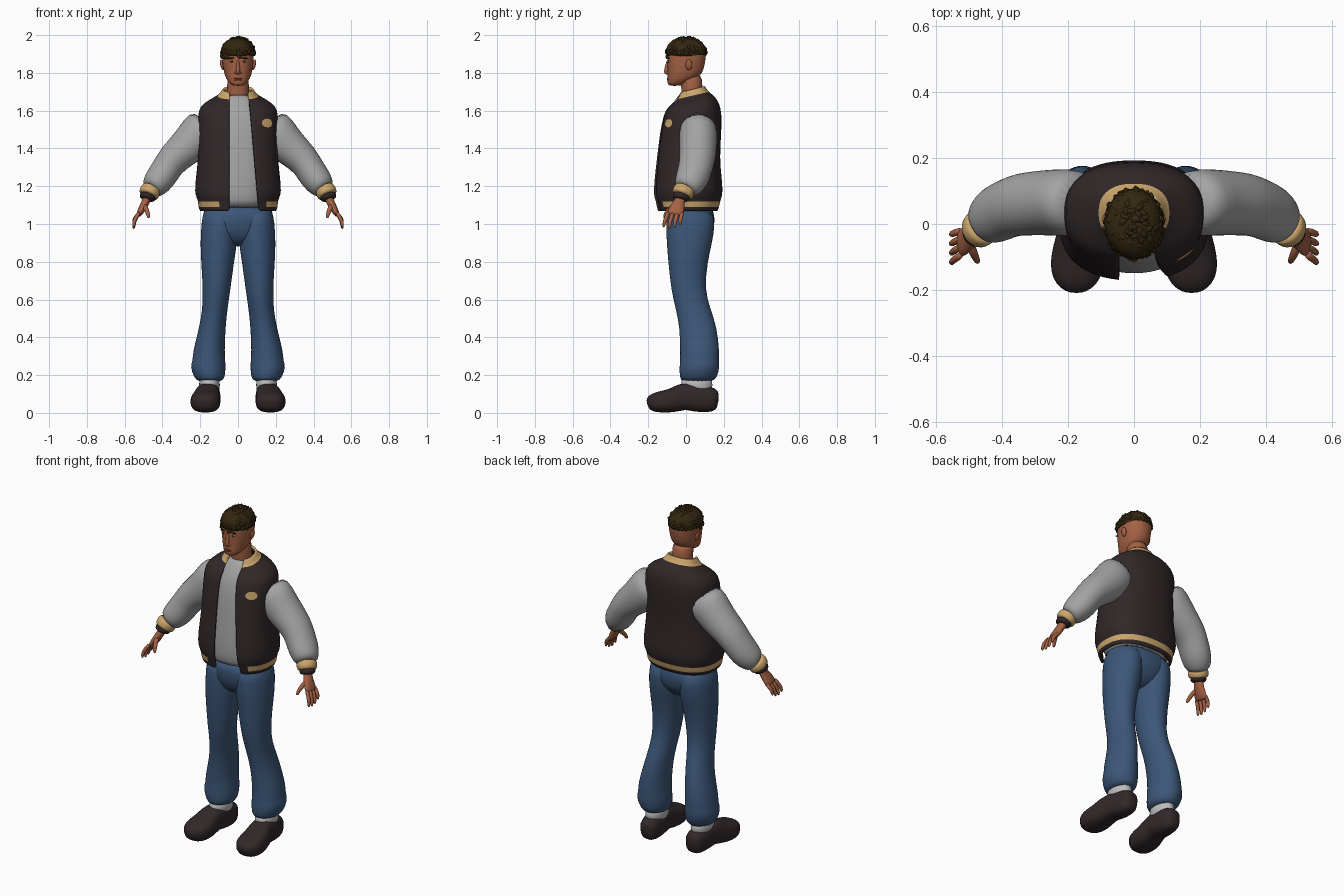
import bpy, bmesh, math, random
from mathutils import Vector, Matrix

random.seed(4)
cube = bpy.data.objects.get("Cube")
if cube:
    bpy.data.objects.remove(cube, do_unlink=True)

X, Y, Z = Vector((1, 0, 0)), Vector((0, 1, 0)), Vector((0, 0, 1))


def colour(name, r, g, b):
    m = bpy.data.materials.new(name)
    m.use_nodes = True
    m.diffuse_color = (r, g, b, 1)
    shader = m.node_tree.nodes["Principled BSDF"]
    shader.inputs["Base Color"].default_value = (r, g, b, 1)
    shader.inputs["Roughness"].default_value = .8
    return m


SKIN = colour("skin", .37, .12, .058)
LIP = colour("lip", .24, .065, .04)
HAIR = colour("dark hair", .032, .02, .005)
DARK = colour("dark brown cloth", .03, .02, .021)
GREY = colour("grey cloth", .37, .37, .37)
TAN = colour("tan ribbing", .6, .38, .15)
DENIM = colour("blue denim", .045, .095, .19)
SHOE = colour("shoe leather", .032, .021, .022)
SOCK = colour("pale sock", .5, .5, .5)
EYE = colour("eye white", .5, .42, .36)


def finish(name, bm, mats, levels=0):
    mesh = bpy.data.meshes.new(name)
    bm.to_mesh(mesh)
    bm.free()
    for m in mats:
        mesh.materials.append(m)
    for f in mesh.polygons:
        f.use_smooth = True
    ob = bpy.data.objects.new(name, mesh)
    bpy.context.scene.collection.objects.link(ob)
    if levels:
        ob.modifiers.new("smooth", "SUBSURF").levels = levels
        ob.modifiers["smooth"].render_levels = levels
    return ob


def ring(c, a, b, t, u, p, angles):
    """Superelliptic cross-section: a across, b along u, facing along t."""
    v = u.cross(t)
    bend = lambda w: math.copysign(abs(w) ** (2 / p), w)
    return [c + v * a * bend(math.cos(q)) + u * b * bend(math.sin(q)) for q in angles]


def skin(name, rows, mats, paint=None, closed=True, levels=1):
    """Surface through rows of points; paint(row, centre) picks the material."""
    bm = bmesh.new()
    grid = [[bm.verts.new(p) for p in row] for row in rows]
    n = len(grid[0])
    for i in range(len(grid) - 1):
        for j in range(n if closed else n - 1):
            k = (j + 1) % n
            f = bm.faces.new((grid[i][j], grid[i][k], grid[i + 1][k], grid[i + 1][j]))
            if paint:
                f.material_index = paint(i, f.calc_center_median())
    if closed:
        bm.faces.new(grid[0][::-1])
        bm.faces.new(grid[-1])
        bmesh.ops.recalc_face_normals(bm, faces=bm.faces)
    return finish(name, bm, mats, levels)


def tube(name, data, mat, side=1, hint=Y, flat=False, p=2, n=20):
    """Loft through (x, y, z, a, b) sections, level when flat, else square to the path."""
    pts = [Vector((d[0] * side, d[1], d[2])) for d in data]
    rows = []
    for i, d in enumerate(data):
        t = Z if flat else (pts[min(i + 1, len(pts) - 1)] - pts[max(i - 1, 0)]).normalized()
        u = (hint - t * hint.dot(t)).normalized()
        rows.append(ring(pts[i], d[3], d[4], t, u, p, [math.tau * j / n for j in range(n)]))
    return skin(name, rows, [mat])


def ball(name, centre, size, mat, turn=0):
    bm = bmesh.new()
    place = Matrix.Translation(centre) @ Matrix.Rotation(turn, 4, "Y") @ Matrix.Diagonal((*size, 1))
    bmesh.ops.create_uvsphere(bm, u_segments=16, v_segments=10, radius=1, matrix=place)
    return finish(name, bm, [mat])


# Open jacket body: height, half width, front, back
body = [(1.068, .2, -.15, .165), (1.085, .21, -.155, .175), (1.125, .212, -.162, .182),
        (1.135, .218, -.168, .187), (1.17, .23, -.172, .195), (1.24, .224, -.168, .19),
        (1.35, .21, -.155, .178), (1.48, .21, -.14, .187), (1.58, .214, -.12, .19),
        (1.625, .2, -.1, .178), (1.655, .152, -.078, .155), (1.682, .1, -.052, .117),
        (1.7, .092, -.045, .108), (1.715, .08, -.036, .1)]
rows = []
for z, a, front, back in body:
    p = 2.4
    gap_r, gap_l = .046, .058 + (1.68 - z) * .09
    start = -math.pi / 2 + math.asin((gap_l / a) ** (p / 2))
    end = 1.5 * math.pi - math.asin((gap_r / a) ** (p / 2))
    angles = [start + (end - start) * j / 44 for j in range(45)]
    row = ring(Vector((0, (front + back) / 2, z)), a, (back - front) / 2, Z, Y, p, angles)
    if z > 1.6:
        for q in row:
            q.z += (q.y - .04) * .25 * min(1, (z - 1.6) / .08)
    rows.append(row)


def trim(i, c):
    hem = i == 1 and not (c.y < 0 and -.105 < c.x < .15)
    return int(hem or i >= len(body) - 3)


jacket = skin("jacket_body", rows, [DARK, TAN], trim, closed=False)
shell = jacket.modifiers.new("thickness", "SOLIDIFY")
shell.thickness, shell.offset = .012, -1

# Chest patch wrapped on to the jacket
bm = bmesh.new()
bmesh.ops.create_circle(bm, cap_ends=True, cap_tris=True, segments=12, radius=1,
                        matrix=Matrix.Translation((.158, -.098, 1.535)) @ Matrix.Rotation(.6, 4, "Z")
                        @ Matrix.Rotation(math.pi / 2, 4, "X") @ Matrix.Diagonal((.036, .024, 1, 1)))
patch = finish("chest_patch", bm, [TAN])
wrap = patch.modifiers.new("wrap", "SHRINKWRAP")
wrap.target, wrap.wrap_mode, wrap.offset = jacket, "ABOVE_SURFACE", .005

# Shirt
tube("shirt", [(0, .01, 1.08, .165, .145), (0, .005, 1.12, .17, .153), (0, .002, 1.2, .175, .155),
               (0, .005, 1.35, .17, .142), (0, .015, 1.5, .17, .137), (0, .025, 1.59, .16, .125),
               (0, .03, 1.64, .11, .1), (0, .03, 1.675, .075, .075), (0, .03, 1.685, .06, .065)],
     GREY, flat=True, p=2.3, n=28)

# Jeans
tube("jeans_seat", [(0, .02, .88, .04, .05), (0, .02, .92, .12, .1), (0, .024, .98, .182, .128),
                    (0, .022, 1.04, .188, .13), (0, .018, 1.1, .185, .124)], DENIM, flat=True, p=2.3, n=28)
leg = [(.15, .06, .165, .063, .083), (.15, .065, .185, .082, .1), (.16, .072, .245, .096, .108),
       (.153, .072, .28, .086, .104), (.156, .073, .32, .086, .105), (.136, .066, .45, .07, .1),
       (.122, .038, .55, .067, .093), (.113, .01, .65, .073, .09), (.108, .01, .8, .088, .105),
       (.102, .018, .9, .099, .122), (.098, .025, 1, .097, .132), (.095, .02, 1.09, .09, .122)]
# Shoe: y, x, half width, bottom, top
shoe = [(.172, .15, .025, .03, .1), (.155, .15, .052, .004, .13), (.09, .151, .06, 0, .15),
        (.02, .157, .064, .012, .162), (-.02, .163, .067, .014, .158), (-.07, .169, .076, .002, .13),
        (-.12, .173, .082, 0, .118), (-.165, .175, .074, .003, .108), (-.195, .176, .048, .012, .09),
        (-.206, .176, .018, .03, .065)]
sleeve = [(.15, .065, 1.535, .112, .095), (.205, .065, 1.475, .115, .104), (.265, .065, 1.41, .1, .1),
          (.345, .06, 1.345, .086, .096), (.38, .048, 1.29, .08, .09), (.412, .033, 1.24, .081, .09),
          (.445, .01, 1.2, .07, .077), (.463, -.005, 1.18, .052, .058)]
cuff = [(.455, -.003, 1.19, .05, .055), (.462, -.009, 1.18, .056, .06),
        (.474, -.02, 1.155, .055, .058), (.477, -.023, 1.148, .046, .05)]
cuff_end = [(.472, -.02, 1.16, .045, .05), (.48, -.026, 1.14, .044, .046), (.484, -.03, 1.125, .038, .04)]
palm = [(.478, -.025, 1.15, .026, .03), (.487, -.033, 1.12, .022, .028), (.505, -.048, 1.085, .021, .042),
        (.522, -.056, 1.055, .017, .046), (.528, -.058, 1.042, .01, .04)]
thumb = [(.5, -.05, 1.105, .016, .017), (.486, -.088, 1.08, .014, .014),
         (.476, -.108, 1.052, .012, .012), (.472, -.117, 1.03, .007, .007)]

for label, s in (("left", 1), ("right", -1)):
    tube(label + "_jean_leg", leg, DENIM, s, flat=True)
    sections = [(x, y, (lo + hi) / 2, w, (hi - lo) / 2) for y, x, w, lo, hi in shoe]
    tube(label + "_shoe", sections, SHOE, s, hint=Z, p=2.6)
    tube(label + "_sock", [(.151, .057, .09, .055, .08), (.151, .057, .15, .056, .086),
                           (.151, .057, .2, .055, .08)], SOCK, s, flat=True)
    tube(label + "_sleeve", sleeve, GREY, s)
    tube(label + "_cuff", cuff, TAN, s)
    tube(label + "_cuff_end", cuff_end, DARK, s)
    tube(label + "_palm", palm, SKIN, s, n=12)
    tube(label + "_thumb", thumb, SKIN, s, hint=X, n=8)
    for i, finger in enumerate(("index", "middle", "ring", "little")):
        drop = (.008, 0, .005, .02)[i]
        y = -.092 + .024 * i
        tube(f"{label}_{finger}_finger",
             [(.52, y, 1.065, .011, .012), (.54, y - .012 + .002 * i, 1.035, .012, .012),
              (.551, y - .022 + .004 * i, 1.005 + drop, .011, .011),
              (.553, y - .027 + .005 * i, .972 + drop, .007, .007)], SKIN, s, n=8)

    # Facial features and ears
    ball(label + "_ear", (s * .085, .015, 1.843), (.009, .018, .028), SKIN, s * .2)
    ball(label + "_eye", (s * .032, -.087, 1.86), (.013, .008, .006), EYE)
    ball(label + "_iris", (s * .032, -.0915, 1.86), (.0055, .005, .0055), HAIR)
    ball(label + "_brow", (s * .034, -.092, 1.878), (.019, .006, .004), HAIR, s * .1)
    ball(label + "_nostril_wing", (s * .011, -.098, 1.801), (.008, .009, .007), SKIN)

# Neck, head, nose and mouth
tube("neck", [(0, .04, 1.62, .065, .06), (0, .035, 1.68, .06, .057), (0, .03, 1.73, .057, .056),
              (0, .025, 1.8, .06, .062)], SKIN, flat=True)
tube("head", [(0, -.062, 1.731, .024, .027), (0, -.047, 1.743, .045, .052), (0, -.02, 1.77, .064, .078),
              (0, -.004, 1.8, .074, .093), (0, 0, 1.84, .081, .099), (0, .003, 1.88, .085, .103),
              (0, .005, 1.92, .084, .103), (0, .005, 1.955, .07, .088), (0, .005, 1.98, .03, .04)],
     SKIN, flat=True, p=2.15, n=24)
tube("nose", [(0, -.094, 1.87, .007, .008), (0, -.1, 1.84, .009, .01), (0, -.104, 1.812, .012, .013),
              (0, -.104, 1.8, .012, .013), (0, -.098, 1.791, .008, .009)], SKIN, flat=True, n=12)
ball("upper_lip", (0, -.095, 1.77), (.022, .007, .004), LIP)
ball("lower_lip", (0, -.095, 1.763), (.019, .007, .005), LIP)

# Short textured hair: a cap covered with small locks
tube("hair_cap", [(0, .002, 1.882, .082, .098), (0, .002, 1.89, .089, .107), (0, 0, 1.93, .089, .108),
                  (0, 0, 1.962, .074, .09), (0, 0, 1.982, .044, .054), (0, 0, 1.988, .01, .012)],
     HAIR, flat=True, n=28)
bm = bmesh.new()
for i in range(190):
    h, q = random.uniform(0, 1), random.uniform(0, math.tau)
    r = math.sqrt(1 - h * h)
    low = .018 if math.cos(q) < .2 and math.sin(q) < 0 else 0
    spot = (.082 * r * math.cos(q), .1 * r * math.sin(q), 1.9 - low * (1 - h) + .083 * h)
    spin = Matrix.Rotation(random.uniform(-.6, .6), 4, "X") @ Matrix.Rotation(random.uniform(0, math.pi), 4, "Z")
    bmesh.ops.create_icosphere(bm, subdivisions=1, radius=random.uniform(.012, .017),
                               matrix=Matrix.Translation(spot) @ spin @ Matrix.Diagonal((1.2, .7, 1, 1)))
finish("hair_locks", bm, [HAIR])
